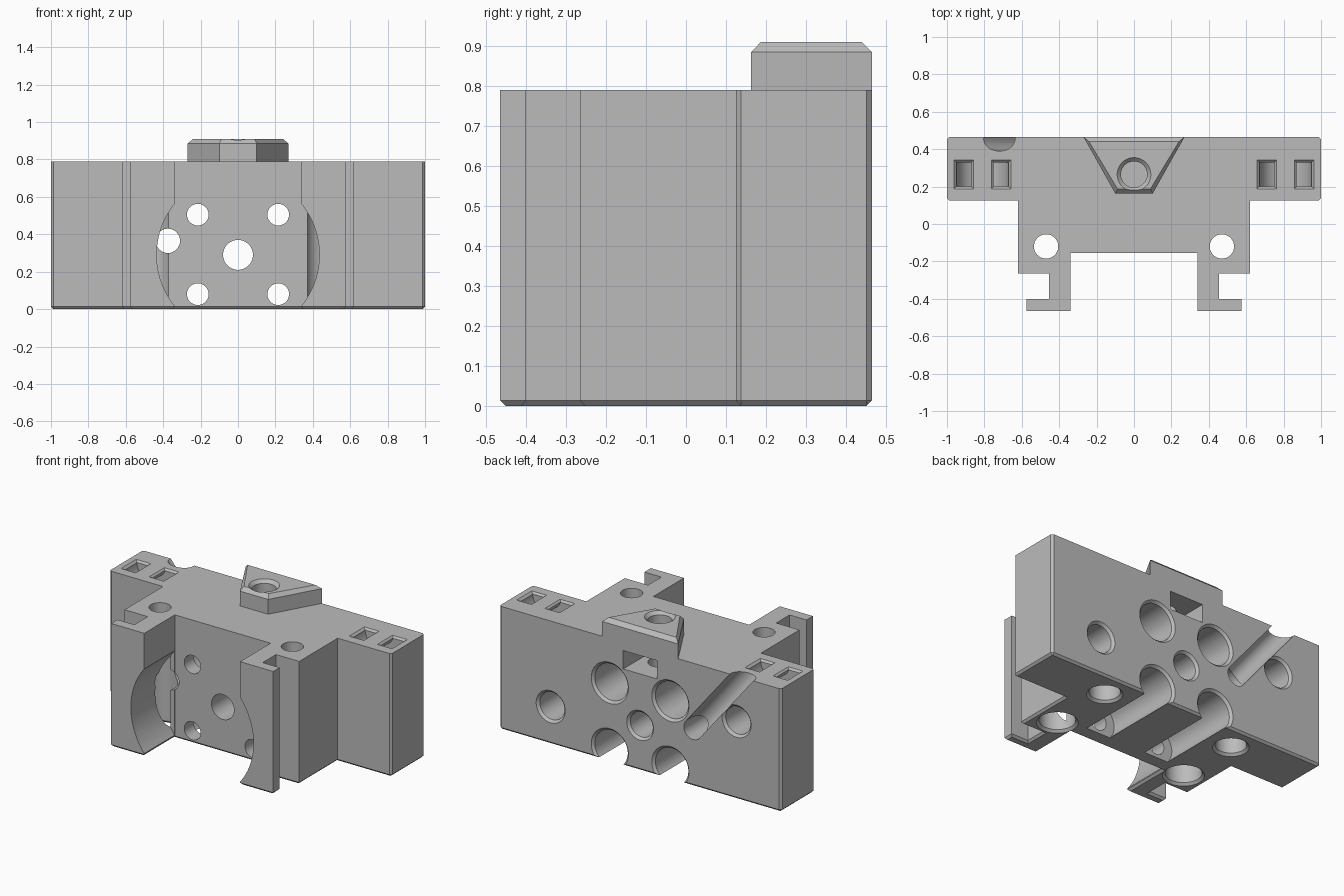
import bpy, bmesh, math
from mathutils import Vector

cube = bpy.data.objects.get("Cube")
if cube:
    bpy.data.objects.remove(cube, do_unlink=True)

# Single flat grey
grey = bpy.data.materials.new("plain grey")
grey.use_nodes = True
COL = (0.5, 0.5, 0.5, 1.0)
grey.diffuse_color = COL
grey.node_tree.nodes["Principled BSDF"].inputs["Base Color"].default_value = COL


def make(name, bm):
    bmesh.ops.recalc_face_normals(bm, faces=bm.faces[:])
    me = bpy.data.meshes.new(name)
    bm.to_mesh(me)
    bm.free()
    me.materials.append(grey)
    ob = bpy.data.objects.new(name, me)
    bpy.context.collection.objects.link(ob)
    return ob


def stack(name, rings):
    """Solid lofted through rings of equal point count."""
    bm = bmesh.new()
    loops = [[bm.verts.new(p) for p in r] for r in rings]
    n = len(loops[0])
    for a, b in zip(loops, loops[1:]):
        for i in range(n):
            j = (i + 1) % n
            bm.faces.new((a[i], a[j], b[j], b[i]))
    bm.faces.new(loops[0])
    bm.faces.new(loops[-1])
    return make(name, bm)


def tube(name, start, direction, steps, n=48):
    """Round cutter along a direction; steps are (distance, radius)."""
    d = Vector(direction).normalized()
    u = d.orthogonal().normalized()
    v = d.cross(u)
    angles = [2 * math.pi * (i + 0.5) / n for i in range(n)]
    return stack(name, [[Vector(start) + d * t + r * (u * math.cos(a) + v * math.sin(a))
                         for a in angles] for t, r in steps])


def slab(name, outline, levels):
    """Flat outline raised through z levels."""
    return stack(name, [[(x, y, z) for x, y in outline] for z in levels])


def boolean(target, other, op="DIFFERENCE"):
    mod = target.modifiers.new("cut", "BOOLEAN")
    mod.operation = op
    mod.solver = "EXACT"
    mod.object = other
    other.hide_render = True
    bpy.context.view_layer.objects.active = target
    bpy.ops.object.modifier_apply(modifier=mod.name)
    bpy.data.objects.remove(other, do_unlink=True)


BACK, TOP = 0.465, 0.79

# Carriage body: half outline mirrored, then raised
half = [(1, BACK), (1, 0.125), (0.62, 0.125), (0.62, -0.265), (0.455, -0.265),
        (0.455, -0.40), (0.575, -0.40), (0.575, -0.465), (0.34, -0.465), (0.34, -0.155)]
body = slab("carriage_body", half + [(-x, y) for x, y in reversed(half)], (0, TOP))

# Small chamfers on the underside rim and the end corners
bm = bmesh.new()
bm.from_mesh(body.data)
rim = []
for e in bm.edges:
    a, b = (v.co for v in e.verts)
    under = a.z < 0.01 and b.z < 0.01
    end_corner = abs(a.x) > 0.99 and abs(a.x - b.x) < 1e-4 and abs(a.y - b.y) < 1e-4
    if under or end_corner:
        rim.append(e)
bmesh.ops.bevel(bm, geom=rim, offset=0.013, segments=1, affect='EDGES')
bmesh.ops.recalc_face_normals(bm, faces=bm.faces[:])
bm.to_mesh(body.data)
bm.free()

# Wedge boss on top
foot = [(-0.27, 0.465), (0.27, 0.465), (0.1, 0.163), (-0.1, 0.163)]
crown = [(-0.24, 0.44), (0.24, 0.44), (0.088, 0.187), (-0.088, 0.187)]
wedge = stack("wedge_boss", [[(x, y, z) for x, y in o]
                             for o, z in ((foot, 0.75), (foot, 0.885), (crown, 0.91))])
boolean(body, wedge, "UNION")

cutters = []


def bore(name, x, z, r, depth, rim=0.015):
    """Hole drilled from the back face with a chamfered mouth."""
    cutters.append(tube(name, (x, BACK, z), (0, -1, 0),
                        [(-0.02, r + rim + 0.02), (rim, r), (depth, r)]))


# Round clearance between the two front arms
cutters.append(tube("arm_clearance", (0, -0.6, 0.29), (0, 1, 0),
                    [(0, 0.435), (0.444, 0.435)], 96))

# Four counterbored mounting holes and the centre hole
for x in (-0.215, 0.215):
    for z in (0.08, 0.505):
        bore("mount_counterbore", x, z, 0.117, 0.525)
        cutters.append(tube("mount_hole", (x, -0.25, z), (0, 1, 0), [(0, 0.058), (0.25, 0.058)]))
bore("centre_hole", 0, 0.29, 0.08, 0.75)

# Two blind holes at the ends of the back
bore("left_blind_hole", 0.635, 0.24, 0.088, 0.26)
bore("right_blind_hole", -0.685, 0.50, 0.088, 0.26)

# Sensor hole and its slanting cable groove
cutters.append(tube("sensor_hole", (-0.375, -0.23, 0.365), (0, 1, 0), [(0, 0.065), (0.8, 0.065)]))
cutters.append(tube("cable_groove", (-0.375, 0.455, 0.365), (-0.345, 0, 0.425),
                    [(0, 0.065), (0.75, 0.065)]))

# Vertical holes on both sides
for s in (-1, 1):
    cutters.append(tube("arm_hole", (s * 0.47, -0.12, 0.5), (0, 0, 1), [(0, 0.065), (0.5, 0.065)]))
    cutters.append(tube("arm_counterbore", (s * 0.47, -0.12, 0), (0, 0, 1),
                        [(-0.02, 0.14), (0.015, 0.105), (0.62, 0.105)]))
    cutters.append(tube("underside_hole", (s * 0.47, 0.3, 0), (0, 0, 1),
                        [(-0.02, 0.125), (0.015, 0.09), (0.12, 0.09)]))

    # Curved strap tunnel with two chamfered mouths
    cx = s * 0.81
    rings = []
    for i in range(17):
        a = math.pi * i / 16
        rings.append([(cx + r * math.cos(a), y, TOP - r * math.sin(a))
                      for r, y in ((0.06, 0.2), (0.14, 0.2), (0.14, 0.33), (0.06, 0.33))])
    for end, flip in ((0, 1), (-1, -1)):
        up = [(x, y, TOP + 0.03) for x, y, z in rings[end]]
        rings = [up] + rings if flip == 1 else rings + [up]
    cutters.append(stack("strap_tunnel", rings))
    for mx in (cx - 0.1, cx + 0.1):
        cutters.append(stack("strap_mouth", [
            [(mx + i * (0.04 + g), 0.265 + j * (0.065 + g), TOP + z)
             for i, j in ((-1, -1), (1, -1), (1, 1), (-1, 1))]
            for g, z in ((0.025, 0.013), (-0.002, -0.014))]))

# Nut slot in the back and the screw hole through the wedge
cutters.append(slab("nut_slot", [(-0.12, 0.165), (0.12, 0.165), (0.12, 0.6), (-0.12, 0.6)],
                    (0.62, 0.738)))
cutters.append(tube("wedge_screw_hole", (0, 0.265, 0.91), (0, 0, -1),
                    [(-0.02, 0.11), (0.02, 0.07), (0.38, 0.07)]))

for c in cutters:
    boolean(body, c)

# Smooth bores, crisp edges
bpy.ops.object.select_all(action='DESELECT')
body.select_set(True)
bpy.context.view_layer.objects.active = body
bpy.ops.object.shade_smooth_by_angle(angle=math.radians(25))
